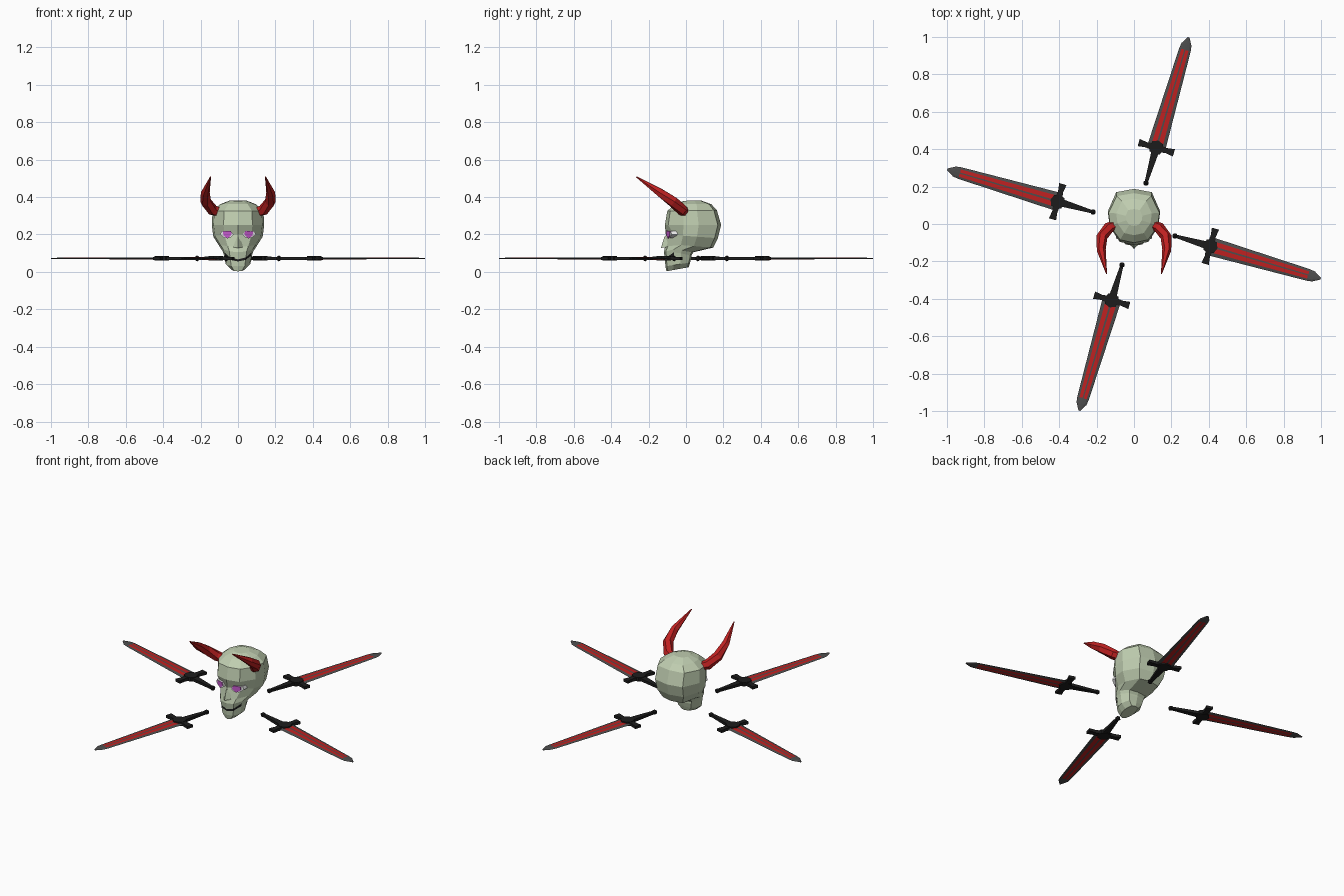
import bpy, bmesh, math
from mathutils import Vector

cube = bpy.data.objects.get("Cube")
if cube:
    bpy.data.objects.remove(cube, do_unlink=True)


def material(name, rgb):
    m = bpy.data.materials.new(name)
    m.use_nodes = True
    m.diffuse_color = (*rgb, 1)
    m.node_tree.nodes["Principled BSDF"].inputs["Base Color"].default_value = (*rgb, 1)
    return m


BONE = material("pale green bone", (0.53, 0.62, 0.44))
RED = material("red", (0.52, 0.015, 0.015))
GREY = material("dark grey steel", (0.075, 0.075, 0.075))
BLACK = material("black", (0.012, 0.012, 0.012))
PINK = material("violet pink", (0.55, 0.1, 0.6))
WHITE = material("eye white", (0.8, 0.8, 0.8))


def finish(name, bm, mats, rule=None):
    """Turn a bmesh into a flat-shaded object, colouring faces by rule."""
    bmesh.ops.recalc_face_normals(bm, faces=bm.faces)
    if rule:
        for f in bm.faces:
            f.material_index = rule(f.calc_center_median())
    mesh = bpy.data.meshes.new(name)
    bm.to_mesh(mesh)
    bm.free()
    for m in mats:
        mesh.materials.append(m)
    obj = bpy.data.objects.new(name, mesh)
    bpy.context.collection.objects.link(obj)
    return obj


def loft(rings):
    """Bridge equal-sized closed rings and cap both ends."""
    bm = bmesh.new()
    vs = [[bm.verts.new(p) for p in ring] for ring in rings]
    n = len(vs[0])
    for a, b in zip(vs, vs[1:]):
        for i in range(n):
            j = (i + 1) % n
            bm.faces.new((a[i], a[j], b[j], b[i]))
    bm.faces.new(vs[0])
    bm.faces.new(vs[-1])
    return bm


def circle(r, n, turn=0.0):
    return [Vector((r * math.cos(turn + math.tau * i / n),
                    r * math.sin(turn + math.tau * i / n), 0)) for i in range(n)]


# Skull: tilted horizontal rings from the chin to the crown
# half outline: width share, depth share, share of the side lift
OUTLINE = [(0, 0, 0), (0.55, 0.06, 0.3), (0.93, 0.33, 1),
           (1, 0.6, 0.6), (0.68, 0.94, 0), (0, 1, 0)]


def skull_ring(zf, zb, yf, yb, w, lift=0, sink=0):
    half = []
    for i, (u, t, k) in enumerate(OUTLINE):
        y = yf + (yb - yf) * t + (sink if i == 1 else 0)
        half.append(Vector((u * w, y, zf + (zb - zf) * t + lift * k)))
    return half + [Vector((-p.x, p.y, p.z)) for p in half[-2:0:-1]]


SKULL = [
    (0.003, 0.025, -0.105, 0.015, 0.035),
    (0.03, 0.05, -0.11, 0.022, 0.066),
    (0.056, 0.08, -0.112, 0.03, 0.074, 0.022),
    (0.067, 0.09, -0.112, 0.03, 0.078, 0.03),
    (0.105, 0.105, -0.118, 0.04, 0.084, 0.015),
    (0.135, 0.13, -0.112, 0.145, 0.1, 0.01),
    (0.2, 0.18, -0.108, 0.17, 0.132, 0, 0.026),
    (0.25, 0.25, -0.113, 0.188, 0.14),
    (0.325, 0.33, -0.1, 0.165, 0.136),
    (0.362, 0.362, -0.06, 0.135, 0.095),
    (0.38, 0.382, -0.01, 0.08, 0.045),
]
skull = finish("skull", loft([skull_ring(*r) for r in SKULL]), [BONE, BLACK])
# grinning mouth: the thin front band between the two lip rings
sides = 2 * len(OUTLINE) - 2
for f in skull.data.polygons:
    band, step = divmod(f.index, sides)
    if band == 2 and step in (0, 1, sides - 2, sides - 1):
        f.material_index = 1

# Nose ridge
nose = loft([[(-0.006, -0.1, 0.19), (0.006, -0.1, 0.19), (0, -0.115, 0.19)],
             [(-0.03, -0.1, 0.132), (0.03, -0.1, 0.132), (0, -0.134, 0.128)]])
finish("nose", nose, [BONE])

# Eyes: white wedge in each socket with a coloured plate in front
EYE = [(0.022, 0.2), (0.038, 0.216), (0.088, 0.219), (0.096, 0.2), (0.07, 0.18), (0.04, 0.184)]
IRIS = [(0.032, 0.203), (0.04, 0.22), (0.08, 0.216), (0.078, 0.194), (0.055, 0.178)]


def plate(name, outline, side, front, depth, mat):
    def ring(back):
        return [(side * x, front + back + max(0, x - 0.03) * 0.4, z) for x, z in outline]
    finish(name, loft([ring(0), ring(depth)]), [mat])


for side, label in ((1, "left"), (-1, "right")):
    plate(label + "_eye", EYE, side, -0.104, 0.04, WHITE)
    plate(label + "_iris", IRIS, side, -0.108, 0.006, PINK)

    # Horn: tapered bent tube sweeping out, up and forward
    path = [Vector((side * x, y, z)) for x, y, z in
            ((0.09, 0.0, 0.315), (0.135, -0.02, 0.33), (0.172, -0.07, 0.375),
             (0.175, -0.14, 0.425), (0.147, -0.265, 0.508))]
    radii = (0.024, 0.03, 0.03, 0.024, 0.003)
    rings = []
    for i, (p, r) in enumerate(zip(path, radii)):
        along = path[min(i + 1, 4)] - path[max(i - 1, 0)]
        q = along.to_track_quat('Z', 'Y')
        rings.append([p + q @ v for v in circle(r, 6)])
    finish(label + "_horn", loft(rings), [RED])


# Swords: local x runs outward from pommel to tip
def box_ring(x, hy, hz):
    return [(x, -hy, -hz), (x, hy, -hz), (x, hy, hz), (x, -hy, hz)]


def blade_ring(x, w, h):
    top = [(-1, 0), (-0.62, 0.8), (-0.1, 1), (0.1, 1), (0.62, 0.8), (1, 0)]
    return ([(x, u * w, h * k) for u, k in top] +
            [(x, u * w, -h * k) for u, k in top[-2:0:-1]])


def blade_colour(c):
    # red fullers on either side of a steel spine
    inner = 0.18 < abs(c.y) / (0.05 - 0.033 * (c.x - 0.42)) < 0.6
    return 1 if inner and c.x < 0.96 else 0


def guard_ring(y, half, hz):
    return [(0.425 + a, y, b) for a, b in
            ((-half, -hz), (half, -hz), (half, hz), (-half, hz))]


def sword(prefix, angle):
    parts = []
    blade = loft([blade_ring(0.42, 0.05, 0.005), blade_ring(0.97, 0.032, 0.004),
                  blade_ring(1.0, 0.028, 0.004), blade_ring(1.04, 0.005, 0.002)])
    parts.append(finish(prefix + "_blade", blade, [GREY, RED], blade_colour))

    guard = loft([guard_ring(y, a, h) for y, a, h in
                  ((-0.098, 0.02, 0.008), (-0.055, 0.014, 0.009), (0, 0.022, 0.011),
                   (0.055, 0.014, 0.009), (0.098, 0.02, 0.008))])
    parts.append(finish(prefix + "_guard", guard, [BLACK]))

    centre = Vector((0.425, 0, 0))
    hub = loft([[centre + v + Vector((0, 0, z)) for v in circle(0.04, 8)]
                for z in (-0.012, 0.012)])
    parts.append(finish(prefix + "_hub", hub, [BLACK]))

    grip = loft([box_ring(0.225, 0.008, 0.007), box_ring(0.4, 0.02, 0.009)])
    parts.append(finish(prefix + "_grip", grip, [BLACK]))

    bm = bmesh.new()
    bmesh.ops.create_icosphere(bm, subdivisions=1, radius=0.016)
    bmesh.ops.translate(bm, verts=bm.verts, vec=(0.228, 0, 0))
    parts.append(finish(prefix + "_pommel", bm, [BLACK]))
    for p in parts:
        p.location.z = 0.072
        p.rotation_euler.z = angle


for i, label in enumerate(("left", "back", "right", "front")):
    sword(label + "_sword", math.radians(-16.3 + 90 * i))
